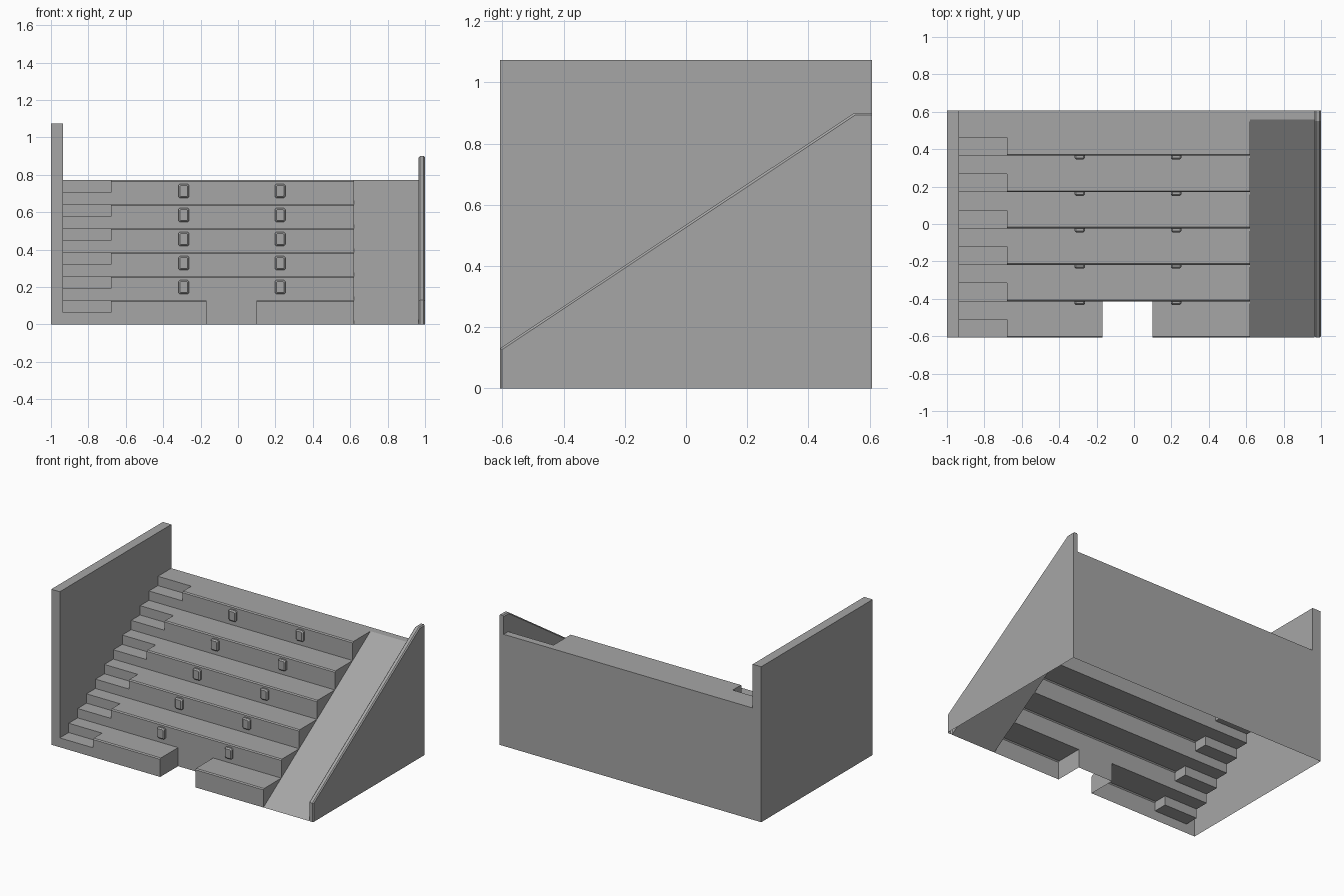
import bpy, bmesh
from mathutils import Vector

cube = bpy.data.objects.get("Cube")
if cube:
    bpy.data.objects.remove(cube, do_unlink=True)

# Main dimensions
FRONT, BACK = -0.608, 0.608
DEPTH, RISE, STEPS = 0.1946, 0.1285, 6
TOP = RISE * STEPS
WALL_IN, AISLE, RAMP_L, RAMP_R = -0.935, -0.68, 0.62, 0.966
GAP_L, GAP_R = -0.168, 0.1
WALL_TOP = 1.073
C = 0.007  # small edge chamfer

grey = bpy.data.materials.new("concrete grey")
grey.use_nodes = True
grey.diffuse_color = (0.38, 0.38, 0.38, 1)
grey.node_tree.nodes["Principled BSDF"].inputs["Base Color"].default_value = (0.38, 0.38, 0.38, 1)


def at(x, profile):
    """Place a (y, z) profile at a given x."""
    return [(x, y, z) for y, z in profile]


def face(bm, points, outward):
    """Add one polygon turned towards the outward direction."""
    f = bm.faces.new([bm.verts.new(p) for p in points])
    f.normal_update()
    if f.normal.dot(Vector(outward)) < 0:
        f.normal_flip()


def loft(bm, a, b, closed=False):
    """Bridge two point rows with quads."""
    va, vb = [bm.verts.new(p) for p in a], [bm.verts.new(p) for p in b]
    n = len(va)
    for i in range(n if closed else n - 1):
        j = (i + 1) % n
        bm.faces.new((va[i], vb[i], vb[j], va[j]))


def finish(bm, name):
    bmesh.ops.remove_doubles(bm, verts=bm.verts[:], dist=0.0001)
    mesh = bpy.data.meshes.new(name)
    bm.to_mesh(mesh)
    bm.free()
    mesh.materials.append(grey)
    obj = bpy.data.objects.new(name, mesh)
    bpy.context.collection.objects.link(obj)
    return obj


def step_profile(first, last, depth, rise, chamfer):
    """Stair outline from the foot of one riser to the back of a tread."""
    pts = []
    for i in range(first, last):
        y, z = FRONT + i * depth, i * rise
        pts += [(y, z), (y, z + rise - chamfer)]
        if chamfer:
            pts.append((y + chamfer, z + rise))
        end = BACK if i == last - 1 and abs(z + rise - TOP) < 0.001 else y + depth
        pts.append((end, z + rise))
    return pts


# Broad seating terraces; the lowest one is split by the entrance gap
bm = bmesh.new()
upper = step_profile(1, STEPS, DEPTH, RISE, C)
loft(bm, at(AISLE, upper), at(RAMP_L, upper))
lowest = step_profile(0, 1, DEPTH, RISE, C)
for x0, x1 in ((AISLE, GAP_L), (GAP_R, RAMP_L)):
    loft(bm, at(x0, lowest), at(x1, lowest))
gap_side = lowest + [(FRONT + DEPTH, 0)]
face(bm, at(GAP_L, gap_side), (1, 0, 0))
face(bm, at(GAP_R, gap_side), (-1, 0, 0))
riser = [(FRONT + DEPTH, 0), (FRONT + DEPTH, RISE)]
loft(bm, at(GAP_L, riser), at(GAP_R, riser))
# Terrace ends above the ramp and beside the aisle notches
for i in range(STEPS):
    y, z = FRONT + i * DEPTH, i * RISE
    nose = [(y, z + RISE - C), (y + C, z + RISE)]
    face(bm, at(RAMP_L, [(y, z)] + nose + [(y + DEPTH, z + RISE)]), (1, 0, 0))
    h = y + DEPTH / 2
    face(bm, at(AISLE, [(y, z + RISE / 2)] + nose + [(h, z + RISE), (h, z + RISE / 2)]), (-1, 0, 0))
finish(bm, "seating_terraces")

# Aisle stair with half-height steps
bm = bmesh.new()
aisle = step_profile(0, STEPS * 2, DEPTH / 2, RISE / 2, 0)
loft(bm, at(WALL_IN, aisle), at(AISLE, aisle))
finish(bm, "aisle_stair")

# Sloping ramp with a short landing
bm = bmesh.new()
ramp = [(FRONT, 0), (FRONT + DEPTH * STEPS, TOP), (BACK, TOP)]
loft(bm, at(RAMP_L, ramp), at(RAMP_R, ramp))
finish(bm, "ramp")

# Tall side wall, open underneath
bm = bmesh.new()
tall = [(FRONT, 0), (FRONT, WALL_TOP), (BACK, WALL_TOP), (BACK, 0)]
loft(bm, at(-1, tall), at(WALL_IN, tall))
face(bm, at(-1, tall), (-1, 0, 0))
face(bm, at(WALL_IN, aisle + [(BACK, WALL_TOP), (FRONT, WALL_TOP)]), (1, 0, 0))
finish(bm, "tall_side_wall")

# Sloped parapet wall with chamfered rim
bm = bmesh.new()
bend = FRONT + DEPTH * STEPS - 0.01
rim = [(FRONT, 0), (FRONT, 0.13), (bend, 0.9), (BACK, 0.9)]
inner = [(FRONT + C, 0), (FRONT + C, 0.13 - C / 2), (bend + C / 2, 0.9 - C), (BACK, 0.9 - C)]
rows = [at(RAMP_R, inner), at(RAMP_R + C, rim), at(1 - C, rim), at(1, inner)]
for a, b in zip(rows, rows[1:]):
    loft(bm, a, b)
face(bm, at(1, inner + [(BACK, 0)]), (1, 0, 0))
face(bm, at(RAMP_R, inner + ramp[::-1]), (-1, 0, 0))
face(bm, [(RAMP_R, BACK, 0), (RAMP_R, BACK, 0.9 - C), (RAMP_R + C, BACK, 0.9),
          (1 - C, BACK, 0.9), (1, BACK, 0.9 - C), (1, BACK, 0)], (0, 1, 0))
finish(bm, "sloped_parapet_wall")

# Back wall
bm = bmesh.new()
face(bm, [(WALL_IN, BACK, 0), (RAMP_R, BACK, 0), (RAMP_R, BACK, TOP), (WALL_IN, BACK, TOP)], (0, 1, 0))
finish(bm, "back_wall")


def octagon(x, y, z, w, h, cut):
    """Rectangle with clipped corners facing the front."""
    return [(x + sx * (w - cut * a), y, z + sz * (h - cut * b))
            for sx, sz, a, b in ((-1, -1, 0, 1), (-1, -1, 1, 0), (1, -1, 1, 0), (1, -1, 0, 1),
                                 (1, 1, 0, 1), (1, 1, 1, 0), (-1, 1, 1, 0), (-1, 1, 0, 1))]


# Small step lights on the risers
for i in range(1, STEPS):
    for side, x in (("right", -0.29), ("left", 0.225)):
        bm = bmesh.new()
        y, z = FRONT + i * DEPTH, i * RISE + 0.071
        base = octagon(x, y, z, 0.028, 0.038, 0.008)
        shoulder = octagon(x, y - 0.012, z, 0.028, 0.038, 0.008)
        front = octagon(x, y - 0.02, z, 0.02, 0.03, 0.005)
        loft(bm, shoulder, base, True)
        loft(bm, front, shoulder, True)
        face(bm, front, (0, -1, 0))
        finish(bm, f"step_light_{side}_{i}")
